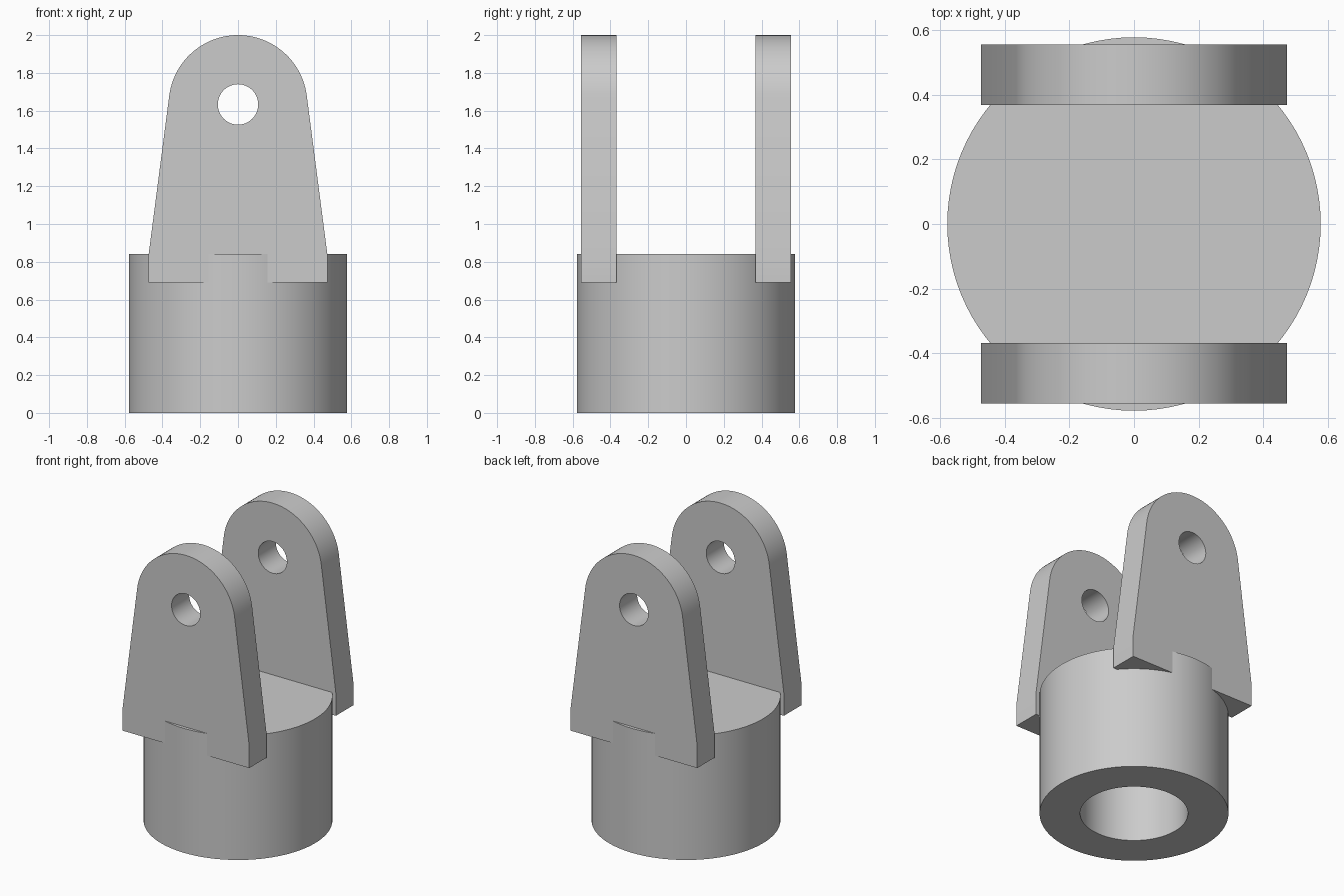
import bpy, bmesh, math
from mathutils import Vector, Matrix

cube = bpy.data.objects.get("Cube")
if cube:
    bpy.data.objects.remove(cube, do_unlink=True)

GREY = (0.6, 0.6, 0.6, 1)
mat = bpy.data.materials.new("plain grey")
mat.use_nodes = True
mat.diffuse_color = GREY
mat.node_tree.nodes["Principled BSDF"].inputs["Base Color"].default_value = GREY


def finish(bm, name):
    bmesh.ops.recalc_face_normals(bm, faces=bm.faces[:])
    mesh = bpy.data.meshes.new(name)
    bm.to_mesh(mesh)
    bm.free()
    mesh.materials.append(mat)
    ob = bpy.data.objects.new(name, mesh)
    bpy.context.collection.objects.link(ob)
    bpy.ops.object.select_all(action="DESELECT")
    ob.select_set(True)
    bpy.context.view_layer.objects.active = ob
    bpy.ops.object.shade_smooth_by_angle(angle=math.radians(30))
    return ob


def arc(radius, z, start, end, steps):
    angles = [start + (end - start) * i / steps for i in range(steps + 1)]
    return [(radius * math.cos(a), z + radius * math.sin(a)) for a in angles]


# Round socket body with a blind bore from below
def socket_body(radius, height, bore, depth):
    bm = bmesh.new()
    profile = [(0, depth), (bore, depth), (bore, 0), (radius, 0), (radius, height), (0, height)]
    verts = [bm.verts.new((r, 0, z)) for r, z in profile]
    edges = [bm.edges.new(pair) for pair in zip(verts, verts[1:])]
    bmesh.ops.spin(bm, geom=verts + edges, axis=(0, 0, 1), cent=(0, 0, 0),
                   angle=math.tau, steps=96)
    bmesh.ops.remove_doubles(bm, verts=bm.verts[:], dist=0.0005)
    return finish(bm, "socket_body")


# Tapered clevis lug: rounded top, pin hole
def lug(name, y, thickness):
    bottom, shoulder, half, top_z, top_r = 0.69, 0.84, 0.473, 1.633, 0.367
    tilt = math.radians(7.6)
    outline = [(-half, shoulder), (-half, bottom), (half, bottom), (half, shoulder)]
    outline += arc(top_r, top_z, tilt, math.pi - tilt, 48)
    hole = arc(0.107, top_z, 0, math.tau, 48)[:-1]
    bm = bmesh.new()
    edges = []
    for loop in (outline, hole):
        verts = [bm.verts.new((x, y, z)) for x, z in loop]
        edges += [bm.edges.new((v, verts[i - 1])) for i, v in enumerate(verts)]
    bmesh.ops.triangle_fill(bm, edges=edges, use_beauty=True, normal=(0, -1, 0))
    out = bmesh.ops.extrude_face_region(bm, geom=bm.faces[:], use_keep_orig=True)
    moved = [g for g in out["geom"] if isinstance(g, bmesh.types.BMVert)]
    bmesh.ops.translate(bm, verts=moved, vec=(0, thickness, 0))
    return finish(bm, name)


socket_body(0.578, 0.84, 0.33, 0.63)
lug("front_lug", -0.556, 0.187)
lug("back_lug", 0.369, 0.187)
